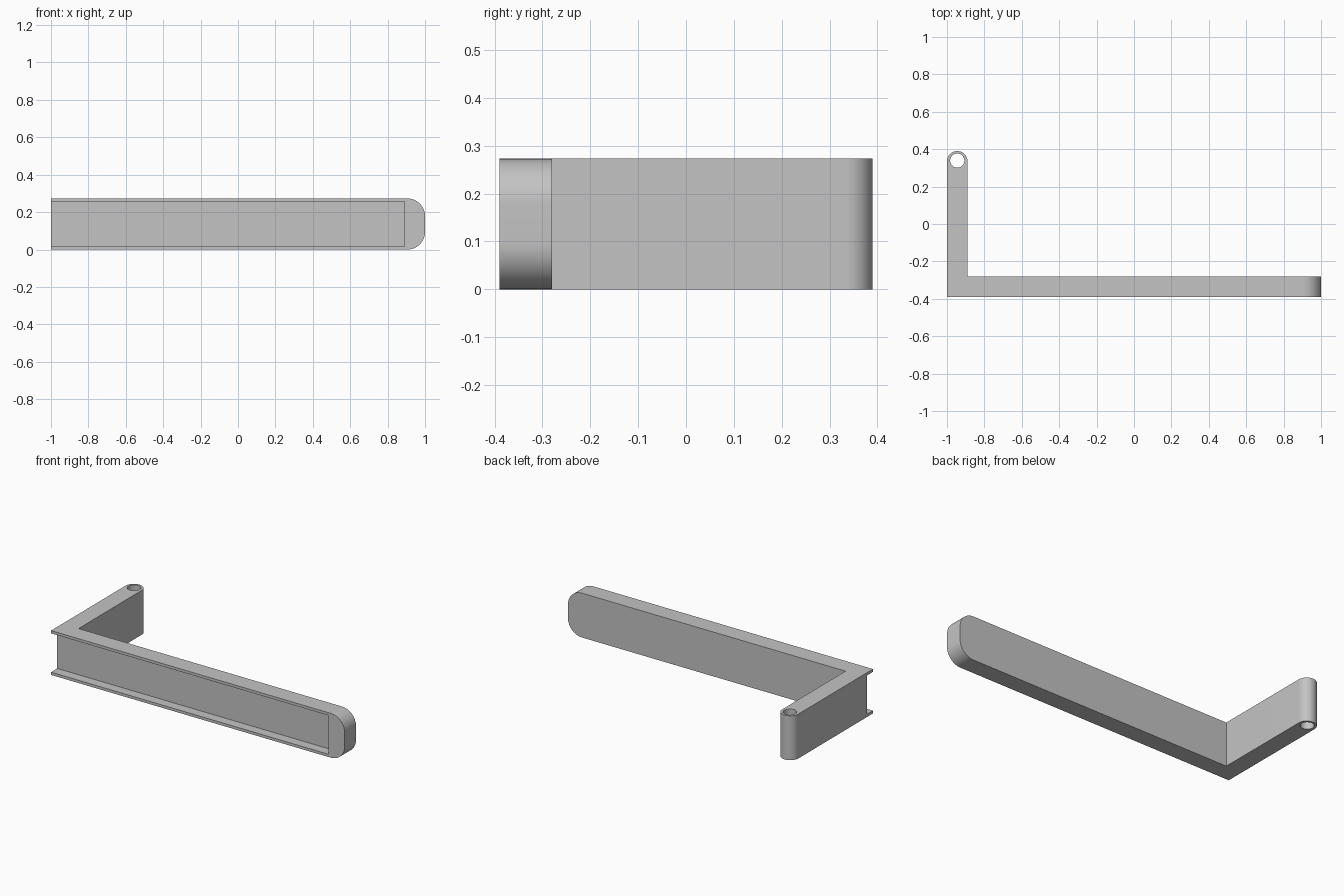
import bpy
import bmesh
from math import sin, cos, pi
from mathutils import Vector

cube = bpy.data.objects.get("Cube")
if cube:
    bpy.data.objects.remove(cube, do_unlink=True)

HEIGHT = 0.273
FRONT, BACK = -0.39, -0.28      # front and back of the long arm
LEFT_EDGE, INNER_EDGE = -1.0, -0.89
LEG_R = 0.055
LEG_X, LEG_Y = -0.945, 0.335    # centre of the rounded leg end
CORNER = 0.095
LIP = 0.017

grey = bpy.data.materials.new("light_grey")
grey.use_nodes = True
colour = (0.55, 0.55, 0.55, 1)
grey.diffuse_color = colour
grey.node_tree.nodes["Principled BSDF"].inputs["Base Color"].default_value = colour


def arc(cx, cy, r, start, end, steps):
    return [(cx + r * cos(start + (end - start) * i / steps),
             cy + r * sin(start + (end - start) * i / steps)) for i in range(steps + 1)]


def prism(name, points, direction):
    """Extrude a closed outline of 3D points along a direction."""
    bm = bmesh.new()
    face = bm.faces.new([bm.verts.new(p) for p in points])
    moved = bmesh.ops.extrude_face_region(bm, geom=[face])["geom"]
    bmesh.ops.translate(bm, vec=Vector(direction),
                        verts=[v for v in moved if isinstance(v, bmesh.types.BMVert)])
    bmesh.ops.recalc_face_normals(bm, faces=bm.faces)
    mesh = bpy.data.meshes.new(name)
    bm.to_mesh(mesh)
    bm.free()
    mesh.materials.append(grey)
    obj = bpy.data.objects.new(name, mesh)
    bpy.context.collection.objects.link(obj)
    return obj


def combine(target, tool, operation):
    """Apply a boolean and discard the tool object."""
    mod = target.modifiers.new(operation.lower(), 'BOOLEAN')
    mod.operation, mod.solver, mod.object = operation, 'EXACT', tool
    bpy.context.view_layer.update()
    result = bpy.data.meshes.new_from_object(
        target.evaluated_get(bpy.context.evaluated_depsgraph_get()))
    target.modifiers.clear()
    target.data = result
    bpy.data.objects.remove(tool, do_unlink=True)


# Long arm with a rounded end
outline = [(LEFT_EDGE, 0)]
outline += arc(1 - CORNER, CORNER, CORNER, -pi / 2, 0, 16)
outline += arc(1 - CORNER, HEIGHT - CORNER, CORNER, 0, pi / 2, 16)
outline += [(LEFT_EDGE, HEIGHT)]
bracket = prism("bracket_arm", [(x, FRONT, z) for x, z in outline], (0, BACK - FRONT, 0))

# Short leg with a half-round end
outline = [(LEFT_EDGE, BACK - 0.03), (INNER_EDGE, BACK - 0.03)]
outline += arc(LEG_X, LEG_Y, LEG_R, 0, pi, 32)
leg = prism("leg", [(x, y, 0) for x, y in outline], (0, 0, HEIGHT))
combine(bracket, leg, 'UNION')

# Channel in the front face, open at the corner end
channel = [(LEFT_EDGE - 0.1, LIP), (INNER_EDGE * -1, LIP),
           (INNER_EDGE * -1, HEIGHT - LIP), (LEFT_EDGE - 0.1, HEIGHT - LIP)]
cutter = prism("channel_cutter", [(x, FRONT - 0.1, z) for x, z in channel], (0, 0.16, 0))
combine(bracket, cutter, 'DIFFERENCE')

# Pin hole through the leg end
hole = arc(LEG_X, LEG_Y + 0.004, 0.038, 0, 2 * pi, 40)[:-1]
cutter = prism("hole_cutter", [(x, y, -0.1) for x, y in hole], (0, 0, HEIGHT + 0.2))
combine(bracket, cutter, 'DIFFERENCE')

# Smooth the curved surfaces and keep the edges sharp
bpy.ops.object.select_all(action='DESELECT')
bracket.select_set(True)
bpy.context.view_layer.objects.active = bracket
bpy.ops.object.shade_smooth_by_angle(angle=pi / 6)
